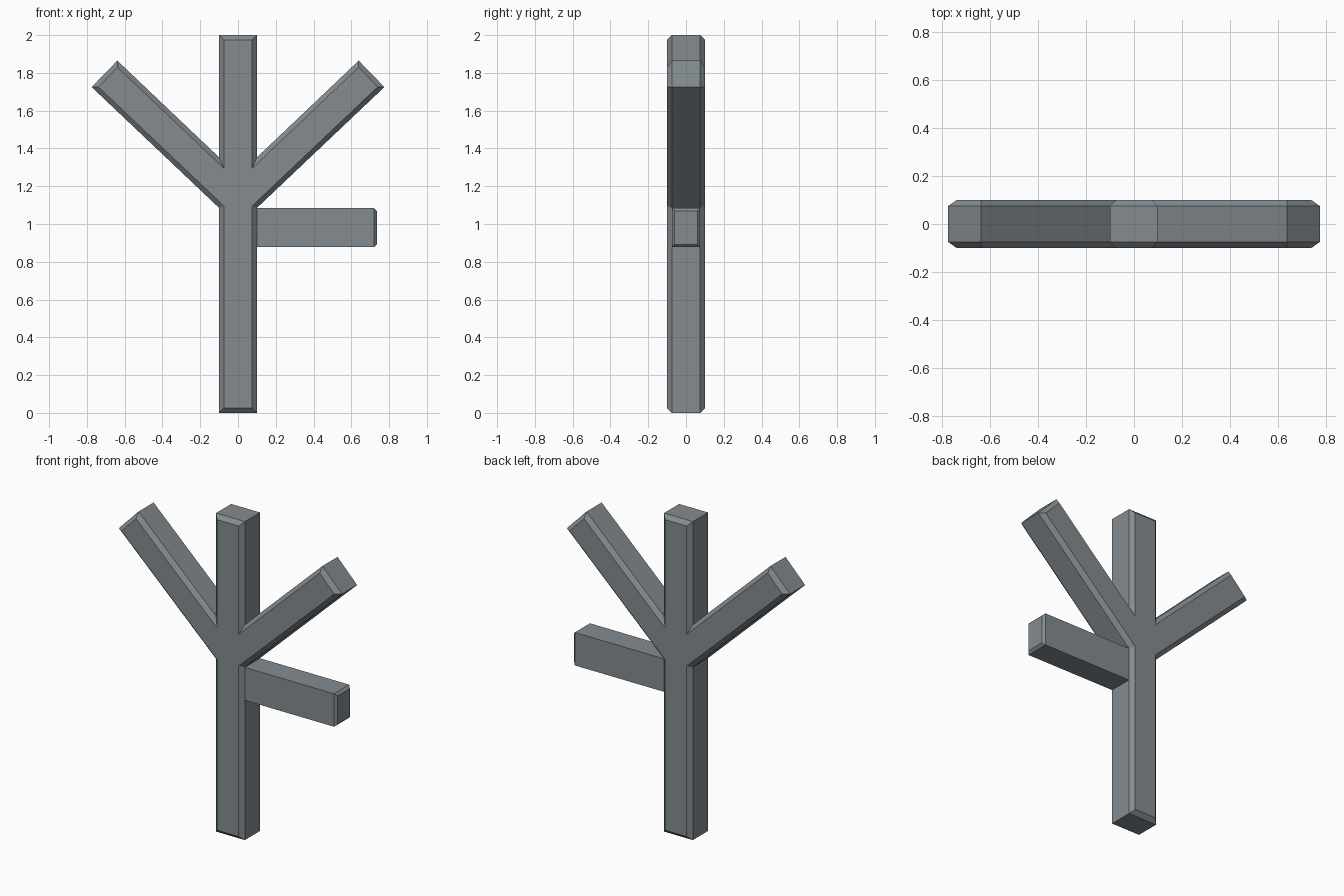
import bpy
import bmesh
from mathutils import Matrix

if "Cube" in bpy.data.objects:
    bpy.data.objects.remove(bpy.data.objects["Cube"], do_unlink=True)

# Single flat colour
grey = bpy.data.materials.new("slate_grey")
grey.use_nodes = True
COLOUR = (0.23, 0.26, 0.28, 1)
grey.diffuse_color = COLOUR
grey.node_tree.nodes["Principled BSDF"].inputs["Base Color"].default_value = COLOUR


def finish(bm, name):
    bmesh.ops.recalc_face_normals(bm, faces=bm.faces)
    mesh = bpy.data.meshes.new(name)
    bm.to_mesh(mesh)
    bm.free()
    mesh.materials.append(grey)
    obj = bpy.data.objects.new(name, mesh)
    bpy.context.collection.objects.link(obj)
    return obj


def chamfer_cap(bm, face, size):
    """Inset a cap and push it outwards to chamfer its rim."""
    bm.normal_update()
    bmesh.ops.inset_region(bm, faces=[face], thickness=size, depth=size,
                           use_even_offset=True, use_boundary=True)


# Trunk with two forked branches: mirrored outline, extruded, front and back chamfered
right_half = [(0.1, 0), (0.1, 1.085), (0.775, 1.725), (0.639, 1.865), (0.1, 1.353), (0.1, 2)]
outline = right_half + [(-x, z) for x, z in reversed(right_half)]
bm = bmesh.new()
front = bm.faces.new([bm.verts.new((x, -0.075, z)) for x, z in outline])
result = bmesh.ops.extrude_face_region(bm, geom=[front], use_keep_orig=True)
bmesh.ops.translate(bm, vec=(0, 0.15, 0),
                    verts=[v for v in result["geom"] if isinstance(v, bmesh.types.BMVert)])
bmesh.ops.recalc_face_normals(bm, faces=bm.faces)
caps = [f for f in bm.faces if len(f.verts) == len(outline)]
for cap in caps:
    chamfer_cap(bm, cap, 0.025)
finish(bm, "forked_trunk")

# Straight side branch with a chamfered tip
bm = bmesh.new()
length = 0.72
bmesh.ops.create_cube(bm, size=1, matrix=Matrix.Translation((length / 2, 0, 0.981))
                      @ Matrix.Diagonal((length, 0.15, 0.207, 1)))
tip = max(bm.faces, key=lambda f: f.calc_center_median().x)
chamfer_cap(bm, tip, 0.015)
finish(bm, "side_branch")
